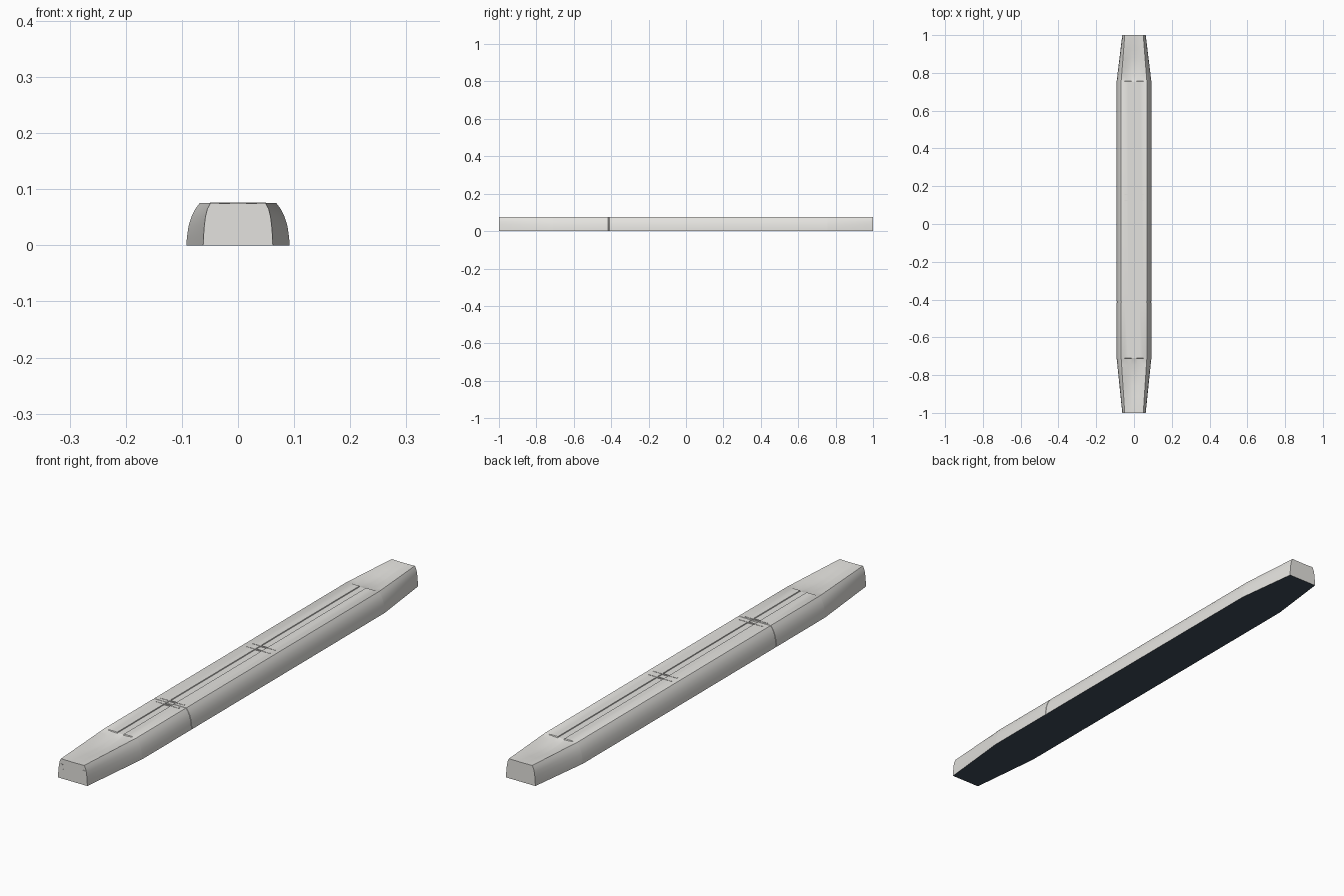
import bpy, bmesh, math

if "Cube" in bpy.data.objects:
    bpy.data.objects.remove(bpy.data.objects["Cube"])


def material(name, rgb):
    m = bpy.data.materials.new(name)
    m.diffuse_color = (*rgb, 1)
    m.use_nodes = True
    m.node_tree.nodes["Principled BSDF"].inputs["Base Color"].default_value = m.diffuse_color
    return m


SHELL = material("pale warm grey", (0.775, 0.765, 0.735))
UNDER = material("dark slate blue", (0.047, 0.068, 0.095))

# Half cross-section of the body: (x at full width, x at the nose tip, z)
SIDE = [(0.092, 0.062, 0.0), (0.091, 0.0615, 0.015), (0.088, 0.060, 0.035),
        (0.083, 0.058, 0.051), (0.076, 0.0545, 0.065), (0.068, 0.049, 0.0755)]
# Roof points inside the edge: (x full, x tip, channel depth, scoop share)
ROOF = [(0.050, 0.036, 0.0, 0.45), (0.030, 0.022, 0.0, 0.85),
        (0.014, 0.012, 0.0, 1.0), (0.013, 0.011, 1.0, 1.0)]


def section(taper, scoop, channel, shrink):
    """One cross-section; taper 0 is the full width and 1 the nose tip."""
    half = [((a + (b - a) * taper) * shrink, z if z < 0.07 else z - (1 - shrink) * 0.05)
            for a, b, z in SIDE]
    top = half[-1][1]
    half += [(a + (b - a) * taper, top - d * channel - s * scoop) for a, b, d, s in ROOF]
    return half + [(-x, z) for x, z in reversed(half)]


def stations():
    """Rows of y, taper, scoop depth, channel depth, seam shrink."""
    rows = []
    for start, sign in ((0.71, -1), (0.755, 1)):
        span = 1 - start
        end = [(start, 0.0), (start + 0.002, 0.004), (start + 0.12 * span, 0.009),
               (start + 0.3 * span, 0.013), (start + 0.5 * span, 0.012),
               (start + 0.7 * span, 0.007), (start + 0.88 * span, 0.003), (1.0, 0.001)]
        for y, dip in end:
            t = (y - start) / span
            rows.append((sign * y, t, dip, 0.003 if dip == 0 else 0.0, 1.0))
    # Narrow joint between the cars
    for off, shrink in ((-0.003, 1), (-0.002, 0.985), (0.002, 0.985), (0.003, 1)):
        rows.append((-0.413 + off, 0.0, 0.0, 0.003, shrink))
    return sorted(rows)


# Lofted train body with a dark underside
bm = bmesh.new()
rings = [[bm.verts.new((x, y, z)) for x, z in section(*rest)] for y, *rest in stations()]
n = len(rings[0])
for a, b in zip(rings, rings[1:]):
    for i in range(n):
        j = (i + 1) % n
        f = bm.faces.new((a[i], a[j], b[j], b[i]))
        f.material_index = 1 if j == 0 else 0
bm.faces.new(rings[0])
bm.faces.new(rings[-1])
bmesh.ops.recalc_face_normals(bm, faces=bm.faces)
mesh = bpy.data.meshes.new("train_body")
bm.to_mesh(mesh)
bm.free()
mesh.materials.append(SHELL)
mesh.materials.append(UNDER)
body = bpy.data.objects.new("train_body", mesh)
bpy.context.collection.objects.link(body)
bpy.context.view_layer.objects.active = body
body.select_set(True)
bpy.ops.object.shade_smooth_by_angle(angle=math.radians(25))


def box(name, lo, hi):
    bpy.ops.mesh.primitive_cube_add(size=1, location=[(a + b) / 2 for a, b in zip(lo, hi)])
    o = bpy.context.object
    o.name = name
    o.scale = [b - a for a, b in zip(lo, hi)]
    bpy.ops.object.transform_apply(location=False, rotation=False, scale=True)
    o.data.materials.append(SHELL)


# Upright ribs on the front face, two narrow slats in each group
for x in (-0.035, 0.031):
    for off in (-0.0045, 0.0045):
        box("front_rib", (x + off - 0.0025, -1.001, 0.001), (x + off + 0.0025, -0.997, 0.037))

# Small lamp ledges at the upper front corners
for s in (-1, 1):
    box("front_lamp", (s * 0.047 - 0.005, -1.001, 0.053), (s * 0.047 + 0.005, -0.997, 0.056))

# Paired cross bars on the roof beside each car joint
for y in (-0.41, 0.14):
    for off in (-0.016, 0.016):
        box("roof_cross_bar", (-0.05, y + off - 0.003, 0.073),
            (0.05, y + off + 0.003, 0.0765))
